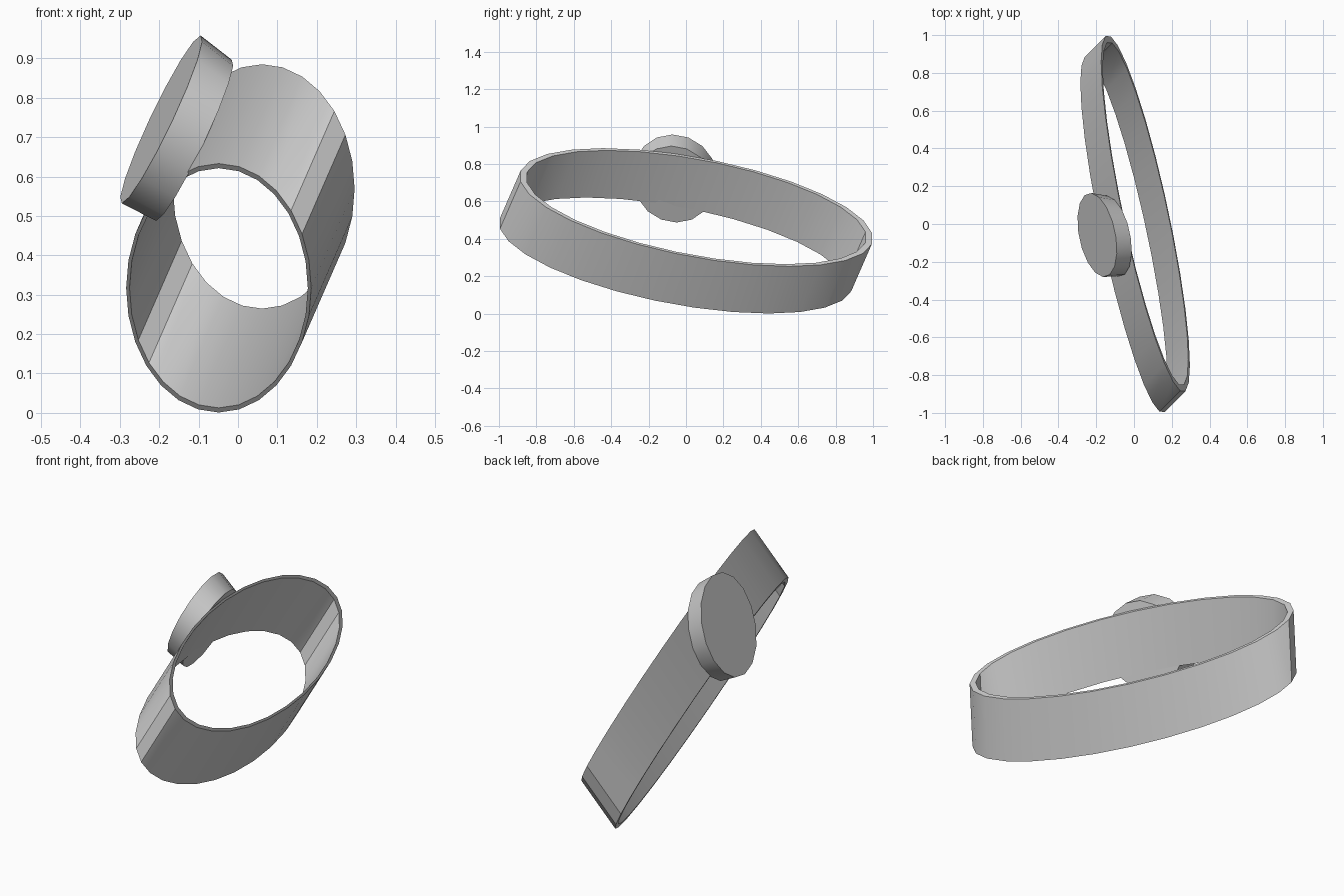
import bpy, bmesh, math
from mathutils import Vector

if "Cube" in bpy.data.objects:
    bpy.data.objects.remove(bpy.data.objects["Cube"])


def finish(name, bm, angle):
    bmesh.ops.recalc_face_normals(bm, faces=bm.faces)
    me = bpy.data.meshes.new(name)
    bm.to_mesh(me)
    bm.free()
    ob = bpy.data.objects.new(name, me)
    bpy.context.collection.objects.link(ob)
    bpy.ops.object.select_all(action='DESELECT')
    ob.select_set(True)
    bpy.context.view_layer.objects.active = ob
    bpy.ops.object.shade_smooth_by_angle(angle=math.radians(angle))
    return ob


def ellipse(bm, centre, u, v, n, s=1.0):
    """Ring of vertices from two conjugate half-axes."""
    return [bm.verts.new(centre + s * (u * math.cos(2 * math.pi * i / n)
                                       + v * math.sin(2 * math.pi * i / n))) for i in range(n)]


def bridge(bm, a, b):
    n = len(a)
    for i in range(n):
        j = (i + 1) % n
        bm.faces.new((a[i], a[j], b[j], b[i]))


# Slanted oval band with a thin wall
phase = math.radians(148.2)
U = Vector((0.235, 0.945 * math.cos(phase), 0))
V = Vector((0, -0.945 * math.sin(phase), 0.316))
low, high = Vector((-0.049, -0.055, 0.317)), Vector((0.061, 0.055, 0.569))
bm = bmesh.new()
rings = [ellipse(bm, c, U, V, 28, s)
         for c, s in ((low, 1), (high, 1), (high, 0.963), (low, 0.963))]
for k in range(4):
    bridge(bm, rings[k], rings[(k + 1) % 4])
finish("band", bm, 35)

# Round plate on the side of the band
face_c = Vector((-0.195, -0.058, 0.745))
depth = Vector((0.083, -0.006, -0.053))
P, Q = Vector((0.1, -0.015, 0.213)), Vector((-0.03, 0.222, 0.0))
bm = bmesh.new()
front = ellipse(bm, face_c, P, Q, 16)
back = ellipse(bm, face_c + depth, P, Q, 16, 0.96)
bridge(bm, front, back)
bm.faces.new(front)
bm.faces.new(back)
finish("round_plate", bm, 35)
